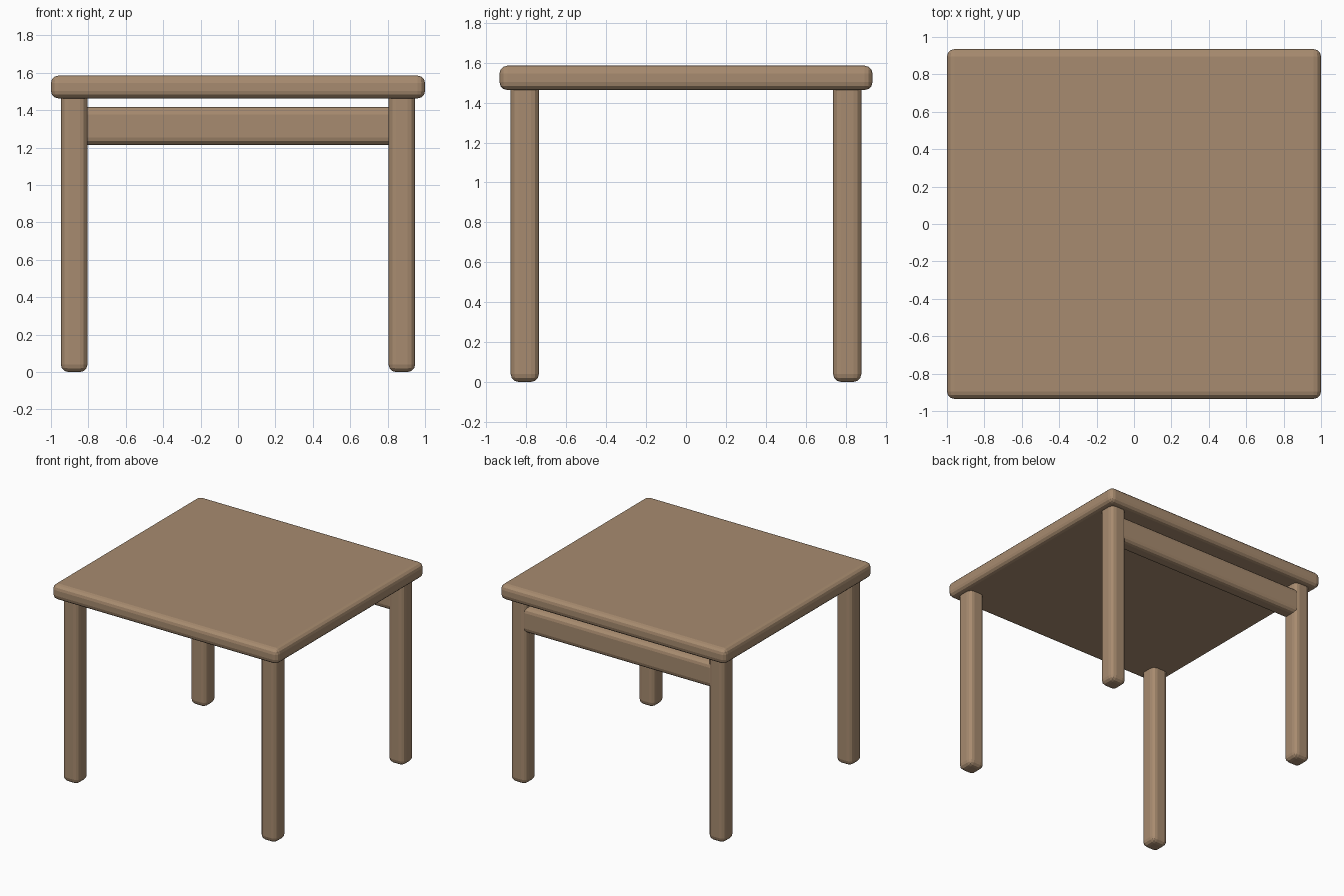
import bpy

if "Cube" in bpy.data.objects:
    bpy.data.objects.remove(bpy.data.objects["Cube"])

# One plain wood colour for the whole table
wood = bpy.data.materials.new("wood")
wood.diffuse_color = (0.39, 0.26, 0.16, 1.0)
wood.use_nodes = True
wood.node_tree.nodes["Principled BSDF"].inputs["Base Color"].default_value = wood.diffuse_color


def rounded_box(name, low, high, radius=0.04):
    """Box between two corners with softly rounded edges."""
    bpy.ops.mesh.primitive_cube_add(
        size=1, location=[(a + b) / 2 for a, b in zip(low, high)])
    part = bpy.context.object
    part.name = name
    part.scale = [b - a for a, b in zip(low, high)]
    bpy.ops.object.transform_apply(location=False, rotation=False, scale=True)
    bevel = part.modifiers.new("rounding", "BEVEL")
    bevel.width = radius
    bevel.segments = 3
    bpy.ops.object.modifier_apply(modifier=bevel.name)
    part.data.materials.append(wood)
    return part


# Table top
rounded_box("table_top", (-1.0, -0.935, 1.463), (1.0, 0.935, 1.585))

# Four legs, running up into the top
for side, x in (("left", -0.876), ("right", 0.876)):
    for end, y in (("front", -0.808), ("back", 0.808)):
        rounded_box(f"{end}_{side}_leg",
                    (x - 0.071, y - 0.071, 0.0), (x + 0.071, y + 0.071, 1.51))

# Single rail joining the back legs
rounded_box("back_rail", (-0.86, 0.742, 1.215), (0.86, 0.874, 1.418))
